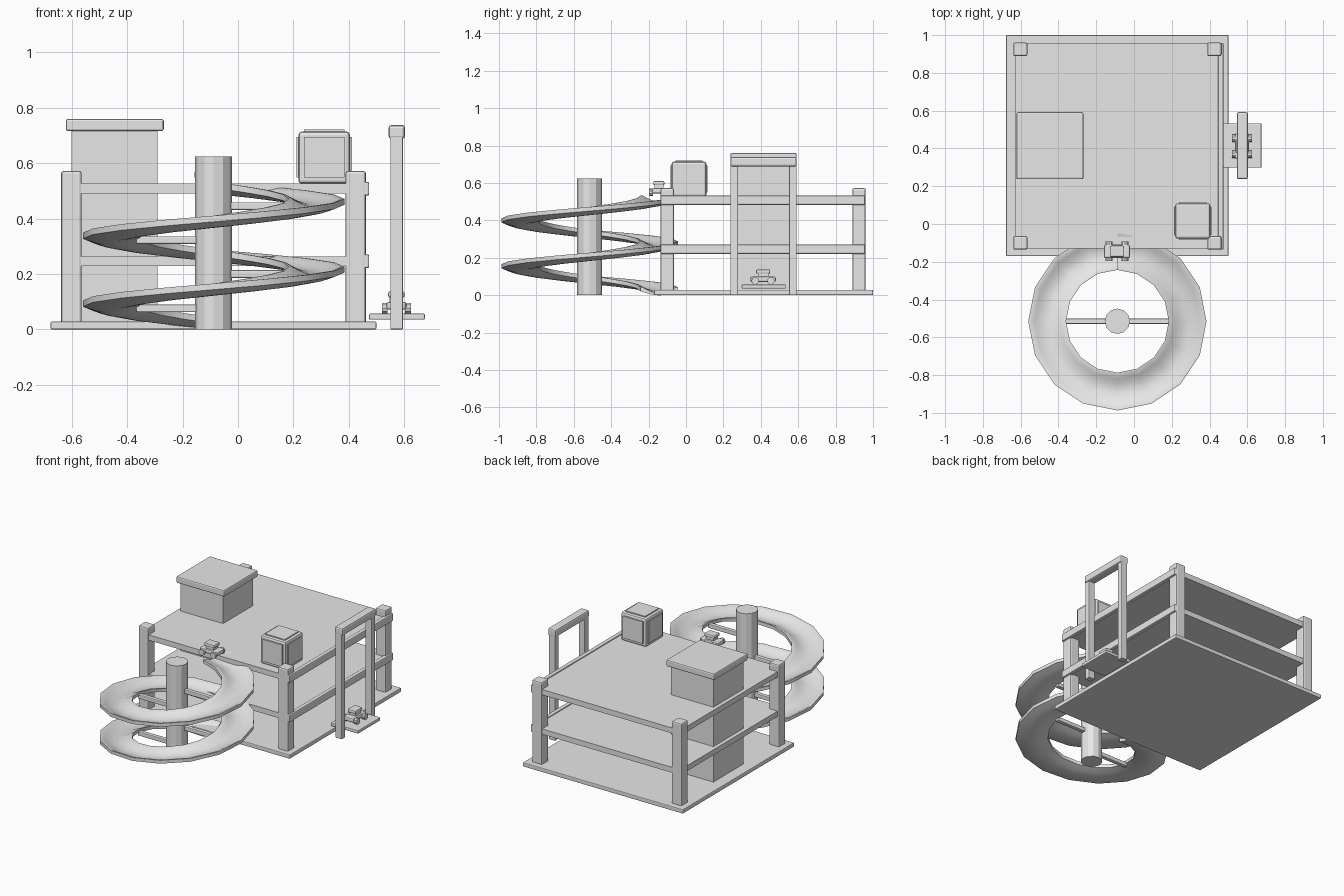
import bpy, bmesh, math
from mathutils import Matrix, Vector

if "Cube" in bpy.data.objects:
    bpy.data.objects.remove(bpy.data.objects["Cube"])

grey = bpy.data.materials.new("plain_grey")
grey.diffuse_color = (0.8, 0.8, 0.8, 1)
grey.use_nodes = True
grey.node_tree.nodes["Principled BSDF"].inputs["Base Color"].default_value = grey.diffuse_color


def finish(name, bm):
    me = bpy.data.meshes.new(name)
    bmesh.ops.recalc_face_normals(bm, faces=bm.faces)
    bm.to_mesh(me)
    bm.free()
    ob = bpy.data.objects.new(name, me)
    me.materials.append(grey)
    bpy.context.collection.objects.link(ob)
    return ob


def box(name, x0, x1, y0, y1, z0, z1, bevel=0.0):
    bm = bmesh.new()
    bmesh.ops.create_cube(bm, size=1)
    for v in bm.verts:
        v.co = Vector(((x0, x1)[v.co.x > 0], (y0, y1)[v.co.y > 0], (z0, z1)[v.co.z > 0]))
    ob = finish(name, bm)
    if bevel:
        mod = ob.modifiers.new("soft_edges", 'BEVEL')
        mod.width, mod.segments = bevel, 2
    return ob


def cylinder(name, centre, radius, depth, sides, axis='Z'):
    bm = bmesh.new()
    bmesh.ops.create_cone(bm, cap_ends=True, segments=sides, radius1=radius,
                          radius2=radius, depth=depth)
    rot = {'X': Matrix.Rotation(math.pi / 2, 4, 'Y'),
           'Y': Matrix.Rotation(math.pi / 2, 4, 'X'), 'Z': Matrix()}[axis]
    bm.transform(Matrix.Translation(centre) @ rot)
    return finish(name, bm)


# Ground plate, decks, corner posts and side rails
box("base_plate", -0.677, 0.5, -0.17, 1.0, 0, 0.028, 0.005)
for i, z in enumerate((0.228, 0.49)):
    box(f"deck_{i}", -0.628, 0.46, -0.13, 0.957, z, z + 0.036)
    box(f"side_rail_{i}", 0.445, 0.474, -0.135, 0.957, z - 0.007, z + 0.043, 0.006)
for i, x in enumerate((-0.602, 0.425)):
    for j, y in enumerate((-0.1, 0.925)):
        box(f"post_{i}{j}", x - 0.037, x + 0.037, y - 0.036, y + 0.036, 0.02, 0.572, 0.009)

# Stair tower with cap
box("tower", -0.602, -0.29, 0.258, 0.572, 0.02, 0.72)
box("tower_cap", -0.622, -0.268, 0.237, 0.592, 0.716, 0.76, 0.008)

# Lift frame and platform
for i, y in enumerate((0.258, 0.571)):
    box(f"lift_post_{i}", 0.55, 0.596, y - 0.02, y + 0.02, 0, 0.71, 0.004)
box("lift_crossbar", 0.544, 0.603, 0.237, 0.592, 0.688, 0.738, 0.01)
box("lift_platform", 0.473, 0.675, 0.298, 0.533, 0.035, 0.057, 0.005)

# Booth with raised panels on every side and the roof
bx, by, bz, h = 0.311, 0.016, 0.621, 0.093
box("booth", bx - h, bx + h, by - h, by + h, 0.526, 0.714, 0.012)
p, d = 0.073, h + 0.007
box("booth_panel_x", bx - d, bx + d, by - p, by + p, bz - p, bz + p)
box("booth_panel_y", bx - p, bx + p, by - d, by + d, bz - p, bz + p)
box("booth_panel_top", bx - p, bx + p, by - p, by + p, bz, bz + d)

# Central column and spokes carrying the ramp
CX, CY = -0.088, -0.515
cylinder("column", (CX, CY, 0.3125), 0.067, 0.625, 12)
for i, (side, z) in enumerate(((1, 0.445), (-1, 0.322), (1, 0.2), (-1, 0.076))):
    a, b = sorted((CX + side * 0.06, CX + side * 0.28))
    box(f"spoke_{i}", a, b, CY - 0.014, CY + 0.014, z - 0.014, z + 0.014, 0.005)


# Spiral ramp: a trough section swept down two turns
def spiral_ramp(r0=0.272, r1=0.472, top=0.533, pitch=0.245, turns=2, seg=16):
    rim, n = 0.01, 8
    section = [(r0, -0.022), (r0, 0), (r0 + rim, 0)]
    for k in range(1, n):
        u = k / n
        section.append((r0 + rim + u * (r1 - r0 - 2 * rim), -0.032 * math.sin(math.pi * u)))
    section += [(r1 - rim, 0), (r1, 0), (r1, -0.022)]
    for k in range(n - 1, 0, -1):
        u = k / n
        section.append((r0 + u * (r1 - r0), -0.022 - 0.022 * math.sin(math.pi * u)))
    bm = bmesh.new()
    rings = []
    for s in range(turns * seg + 1):
        a = math.pi / 2 - 2 * math.pi * s / seg
        z = top - pitch * s / seg
        rings.append([bm.verts.new((CX + r * math.cos(a), CY + r * math.sin(a), z + dz))
                      for r, dz in section])
    m = len(section)
    for a, b in zip(rings, rings[1:]):
        for k in range(m):
            bm.faces.new((a[k], a[(k + 1) % m], b[(k + 1) % m], b[k]))
    bm.faces.new(rings[0])
    bm.faces.new(rings[-1])
    ob = finish("spiral_ramp", bm)
    bpy.context.view_layer.objects.active = ob
    ob.select_set(True)
    bpy.ops.object.shade_smooth_by_angle(angle=math.radians(40))


spiral_ramp()


# Small open car: body, windscreen block, roof and four wheels
def car(name, cx, cy, z, along_y):
    def part(label, l, w, z0, z1, bevel):
        dx, dy = (w, l) if along_y else (l, w)
        box(f"{name}_{label}", cx - dx, cx + dx, cy - dy, cy + dy, z + z0, z + z1, bevel)
    part("body", 0.068, 0.036, 0.014, 0.042, 0.008)
    part("cabin", 0.028, 0.024, 0.04, 0.062, 0)
    part("roof", 0.038, 0.03, 0.058, 0.08, 0.007)
    for i, l in enumerate((-0.042, 0.042)):
        for j, w in enumerate((-0.042, 0.042)):
            dx, dy = (w, l) if along_y else (l, w)
            cylinder(f"{name}_wheel_{i}{j}", (cx + dx, cy + dy, z + 0.02), 0.02, 0.02, 10,
                     'X' if along_y else 'Y')


car("lift_car", 0.572, 0.412, 0.057, True)
car("ramp_car", -0.09, -0.145, 0.53, False)
